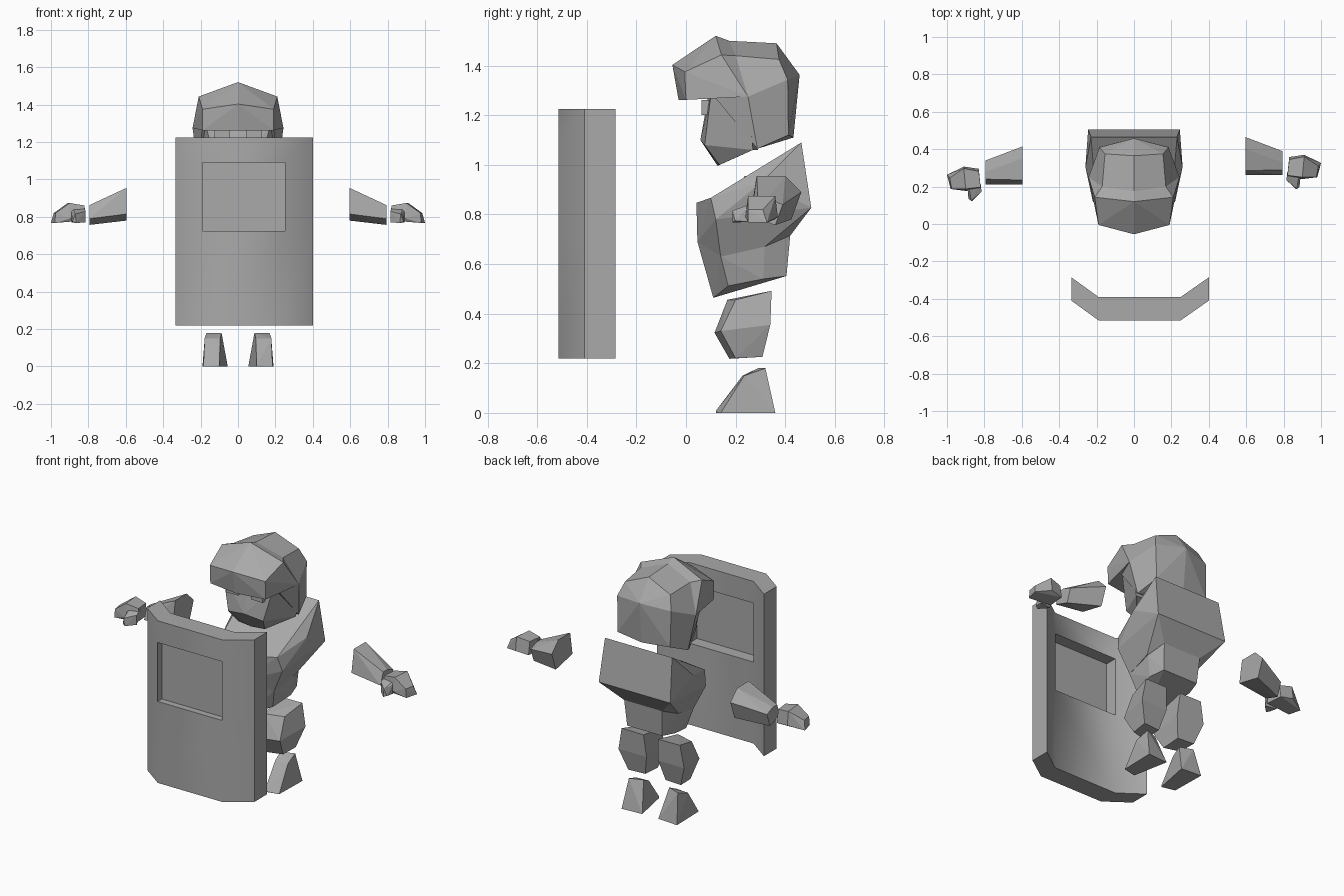
import bpy, bmesh

grey = bpy.data.materials.new("plain grey")
grey.diffuse_color = (0.4, 0.4, 0.4, 1)


def finish(name, bm, angle=None):
    bmesh.ops.recalc_face_normals(bm, faces=bm.faces)
    me = bpy.data.meshes.new(name)
    bm.to_mesh(me)
    bm.free()
    me.materials.append(grey)
    ob = bpy.data.objects.new(name, me)
    bpy.context.collection.objects.link(ob)
    if angle:
        bpy.context.view_layer.objects.active = ob
        ob.select_set(True)
        bpy.ops.object.shade_smooth_by_angle(angle=angle)
        ob.select_set(False)
    return ob


def hull(name, pts, mirror=False, side=1, dy=0.0):
    """Faceted solid around points; mirror adds the other half, side flips it."""
    pts = [(x * side, y + dy, z) for x, y, z in pts]
    if mirror:
        pts += [(-x, y, z) for x, y, z in pts if x]
    bm = bmesh.new()
    for p in pts:
        bm.verts.new(p)
    res = bmesh.ops.convex_hull(bm, input=bm.verts[:])
    junk = {e for e in res["geom_interior"] + res["geom_unused"]
            if isinstance(e, bmesh.types.BMVert)}
    bmesh.ops.delete(bm, geom=list(junk), context='VERTS')
    bmesh.ops.dissolve_limit(bm, angle_limit=0.09, verts=bm.verts[:], edges=bm.edges[:])
    finish(name, bm)


# Shield: bent slab with a thin recessed window
cols = [(-0.335, -0.41), (-0.19, -0.515), (0.25, -0.515), (0.40, -0.41)]
rows = [0.22, 0.725, 1.09, 1.225]
thick = 0.125
bm = bmesh.new()
front = [[bm.verts.new((x, y, z)) for z in rows] for x, y in cols]
back = [[bm.verts.new((x, y + thick, z)) for z in rows] for x, y in cols]
panes = []
for grid, depth in ((front, 0.04), (back, -0.075)):
    for i in range(3):
        for j in range(3):
            f = bm.faces.new((grid[i][j], grid[i + 1][j], grid[i + 1][j + 1], grid[i][j + 1]))
            if i == j == 1:
                panes.append((f, depth))
for k in range(3):
    for e in (0, 3):
        bm.faces.new((front[k][e], front[k + 1][e], back[k + 1][e], back[k][e]))
        bm.faces.new((front[e][k], front[e][k + 1], back[e][k + 1], back[e][k]))
for f, depth in panes:
    rim = f.verts[:]
    inner = [bm.verts.new((v.co.x, v.co.y + depth, v.co.z)) for v in rim]
    bm.faces.remove(f)
    bm.faces.new(inner)
    for k in range(4):
        n = (k + 1) % 4
        bm.faces.new((rim[k], rim[n], inner[n], inner[k]))
finish("shield", bm, 0.7)

# Helmet dome, brim and face
hull("helmet_dome", [
    (0, 0.175, 1.50), (0, 0.365, 1.49), (0.17, 0.20, 1.44), (0.155, 0.375, 1.425),
    (0, 0.458, 1.363), (0.185, 0.41, 1.343), (0, 0.433, 1.11), (0.18, 0.413, 1.12),
    (0.243, 0.25, 1.275), (0.215, 0.288, 1.065), (0.19, 0.11, 1.28)], True)
hull("helmet_brim", [
    (0, -0.055, 1.403), (0, -0.03, 1.262), (0.19, -0.005, 1.375), (0.19, 0, 1.262),
    (0, 0.12, 1.52), (0.21, 0.143, 1.443), (0.243, 0.25, 1.275), (0, 0.175, 1.50),
    (0.17, 0.20, 1.44)], True)
hull("face", [
    (0, 0.09, 1.28), (0.17, 0.10, 1.28), (0, 0.058, 1.10), (0.12, 0.075, 1.08),
    (0, 0.127, 0.996), (0.09, 0.135, 1.0), (0.235, 0.25, 1.275), (0.21, 0.27, 1.06),
    (0, 0.29, 1.06)], True)

# Chest and waist
hull("chest", [
    (0.23, 0.465, 1.09), (0.245, 0.505, 0.827), (0, 0.518, 0.827), (0.26, 0.305, 0.93),
    (0.20, 0.10, 0.867), (0.22, 0.12, 0.78), (0, 0.042, 0.847), (0, 0.046, 0.69),
    (0.15, 0.14, 0.63), (0.17, 0.317, 0.67), (0.13, 0.42, 0.714)], True)
hull("waist", [
    (0, 0.046, 0.69), (0.15, 0.14, 0.63), (0.165, 0.317, 0.67), (0.13, 0.42, 0.714),
    (0.12, 0.405, 0.552), (0.145, 0.312, 0.54), (0.12, 0.17, 0.512), (0, 0.11, 0.464)], True)

for side, label, arm_dy, hand_dy in ((1, "right", 0, 0), (-1, "left", -0.05, -0.063)):
    # Eye
    hull("eye_" + label, [(x, y, z) for x in (0.045, 0.125) for y in (0.062, 0.11)
                          for z in (1.20, 1.262)], False, side)
    # Thigh
    hull("thigh_" + label, [
        (0.06, 0.167, 0.456), (0.18, 0.20, 0.456), (0.05, 0.345, 0.49), (0.20, 0.345, 0.492),
        (0.05, 0.115, 0.323), (0.19, 0.14, 0.33), (0.04, 0.33, 0.35), (0.225, 0.34, 0.355),
        (0.07, 0.175, 0.218), (0.17, 0.20, 0.22), (0.07, 0.30, 0.226), (0.18, 0.308, 0.226)],
        False, side)
    # Foot
    hull("foot_" + label, [
        (0.10, 0.12, 0), (0.185, 0.14, 0), (0.19, 0.36, 0), (0.055, 0.35, 0),
        (0.10, 0.12, 0.008), (0.095, 0.228, 0.15), (0.178, 0.235, 0.15),
        (0.088, 0.29, 0.18), (0.168, 0.32, 0.18)], False, side)
    # Forearm: tapered five-sided sleeve
    inner = [(0.285, 0.955), (0.40, 0.955), (0.465, 0.89), (0.425, 0.78), (0.262, 0.815)]
    outer = [(0.29, 0.863), (0.33, 0.863), (0.39, 0.84), (0.36, 0.757), (0.262, 0.79)]
    hull("forearm_" + label, [(0.595, *p) for p in inner] + [(0.793, *p) for p in outer],
         False, side, arm_dy)
    # Fist and thumb
    hull("hand_" + label, [
        (0.83, 0.345, 0.86), (0.82, 0.26, 0.86), (0.83, 0.358, 0.78), (0.82, 0.25, 0.78),
        (0.91, 0.36, 0.874), (0.90, 0.25, 0.874), (0.91, 0.37, 0.79), (0.985, 0.31, 0.82),
        (0.975, 0.25, 0.82), (1.0, 0.326, 0.767), (0.98, 0.25, 0.767), (0.90, 0.24, 0.79)],
        False, side, hand_dy)
    hull("thumb_" + label, [
        (0.815, 0.235, 0.83), (0.89, 0.25, 0.83), (0.815, 0.235, 0.77), (0.89, 0.25, 0.77),
        (0.87, 0.187, 0.815), (0.885, 0.198, 0.775), (0.865, 0.187, 0.767),
        (0.82, 0.28, 0.85), (0.885, 0.28, 0.85)], False, side, hand_dy)
